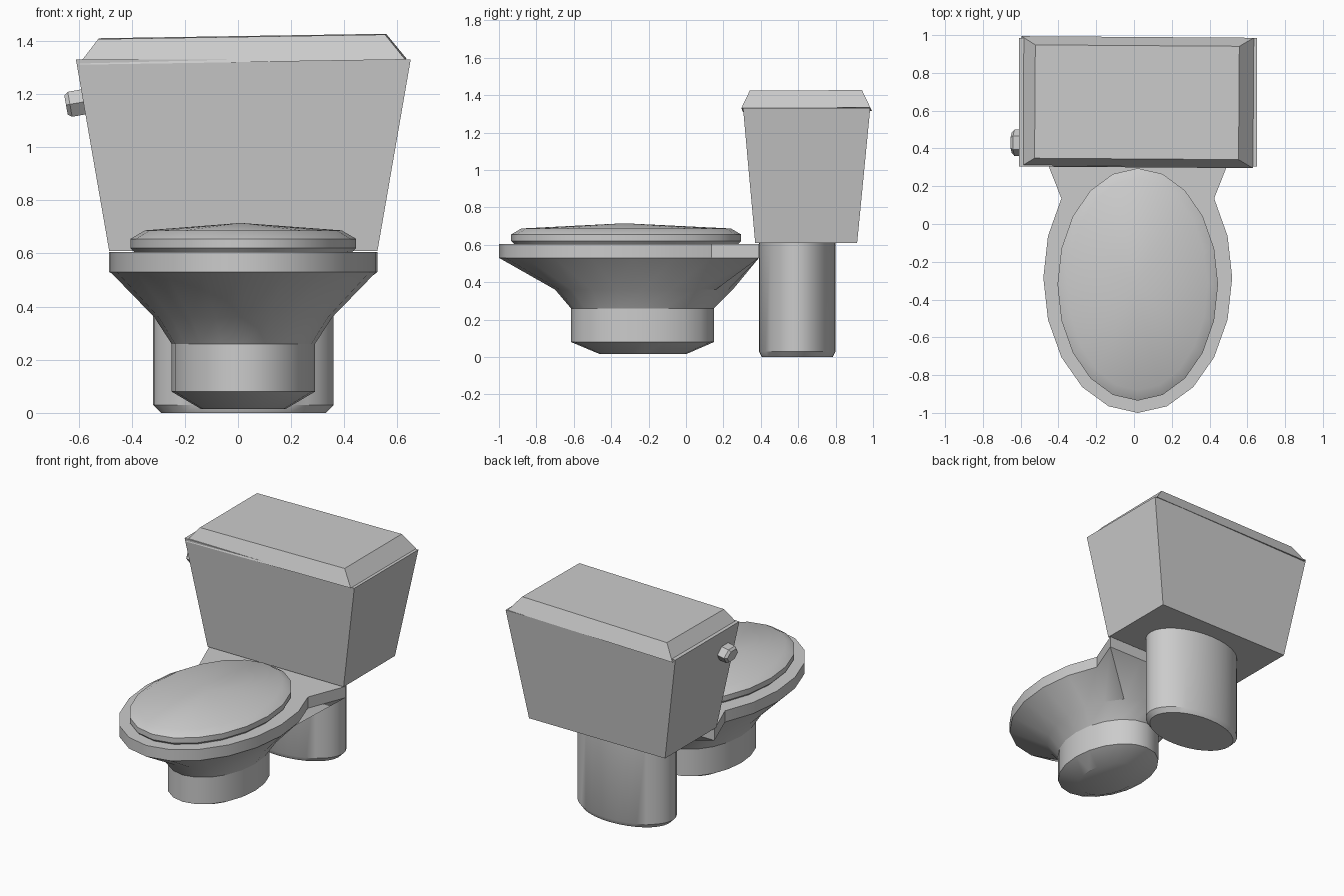
import bpy, bmesh, math
from mathutils import Matrix

if "Cube" in bpy.data.objects:
    bpy.data.objects.remove(bpy.data.objects["Cube"])

CX = 0.02  # shared centre line of the body


def ellipse(rx, ry, cy, z, n=20, cx=CX):
    """Ring that starts at the front and runs counter-clockwise."""
    return [(cx + rx * math.sin(2 * math.pi * k / n),
             cy - ry * math.cos(2 * math.pi * k / n), z) for k in range(n)]


def rect(hx, y0, y1, z, cx=CX):
    return [(cx - hx, y0, z), (cx + hx, y0, z), (cx + hx, y1, z), (cx - hx, y1, z)]


def loft(name, rings, apex=None, smooth=None):
    """Skin rings from bottom to top, cap both ends (or fan to an apex)."""
    bm = bmesh.new()
    vs = [[bm.verts.new(p) for p in r] for r in rings]
    n = len(vs[0])
    for a, b in zip(vs, vs[1:]):
        for i in range(n):
            j = (i + 1) % n
            bm.faces.new((a[i], a[j], b[j], b[i]))
    bm.faces.new(vs[0][::-1])
    if apex:
        tip = bm.verts.new(apex)
        for i in range(n):
            bm.faces.new((vs[-1][i], vs[-1][(i + 1) % n], tip))
    else:
        bm.faces.new(vs[-1])
    bmesh.ops.recalc_face_normals(bm, faces=bm.faces)
    me = bpy.data.meshes.new(name)
    bm.to_mesh(me)
    bm.free()
    if smooth:
        me.shade_smooth()
        me.set_sharp_from_angle(angle=math.radians(smooth))
    ob = bpy.data.objects.new(name, me)
    bpy.context.collection.objects.link(ob)
    return ob


def rim(z):
    """Oval rim whose rear points flare out to a straight back edge."""
    ring = ellipse(0.5, 0.715, -0.285, z)
    for k, x in {8: 0.505, 9: 0.25, 10: 0, 11: -0.25, 12: -0.505}.items():
        ring[k] = (CX + x, 0.39, z)
    return ring


# bowl: foot, flaring cone and flat rim
loft("bowl", [
    ellipse(0.16, 0.23, -0.23, 0.015),
    ellipse(0.27, 0.3825, -0.2325, 0.08),
    ellipse(0.27, 0.3825, -0.2325, 0.26),
    ellipse(0.335, 0.475, -0.225, 0.36),
    rim(0.53), rim(0.605)], smooth=30)

# closed seat cover with a shallow dome
loft("seat_cover", [
    ellipse(0.405, 0.595, -0.32, 0.6),
    ellipse(0.425, 0.615, -0.32, 0.62),
    ellipse(0.425, 0.615, -0.32, 0.655),
    ellipse(0.37, 0.56, -0.32, 0.687)],
    apex=(CX - 0.01, -0.33, 0.715), smooth=30)

# rear pedestal under the tank
loft("pedestal", [
    ellipse(0.31, 0.19, 0.595, 0.0, 32),
    ellipse(0.34, 0.205, 0.595, 0.03, 32),
    ellipse(0.34, 0.205, 0.595, 0.615, 32)], smooth=30)

# water tank
loft("tank", [rect(0.505, 0.37, 0.915, 0.61), rect(0.63, 0.305, 0.985, 1.33)])

# tank lid, sitting slightly askew
lid = loft("tank_lid", [rect(0.615, -0.345, 0.345, 0, 0),
                        rect(0.54, -0.3, 0.3, 0.095, 0)])
lid.matrix_world = (Matrix.Translation((0.017, 0.645, 1.322))
                    @ Matrix.Rotation(math.radians(-0.4), 4, 'Z')
                    @ Matrix.Rotation(math.radians(-0.9), 4, 'Y')
                    @ Matrix.Rotation(math.radians(0.3), 4, 'X'))

# flush knob on the left wall of the tank
knob = loft("flush_knob", [ellipse(0.055, 0.07, 0, -0.05, 6, 0),
                           ellipse(0.055, 0.07, 0, 0.02, 6, 0),
                           ellipse(0.042, 0.055, 0, 0.035, 6, 0)])
knob.matrix_world = (Matrix.Translation((-0.613, 0.43, 1.165))
                     @ Matrix.Rotation(math.radians(-100), 4, 'Y'))
